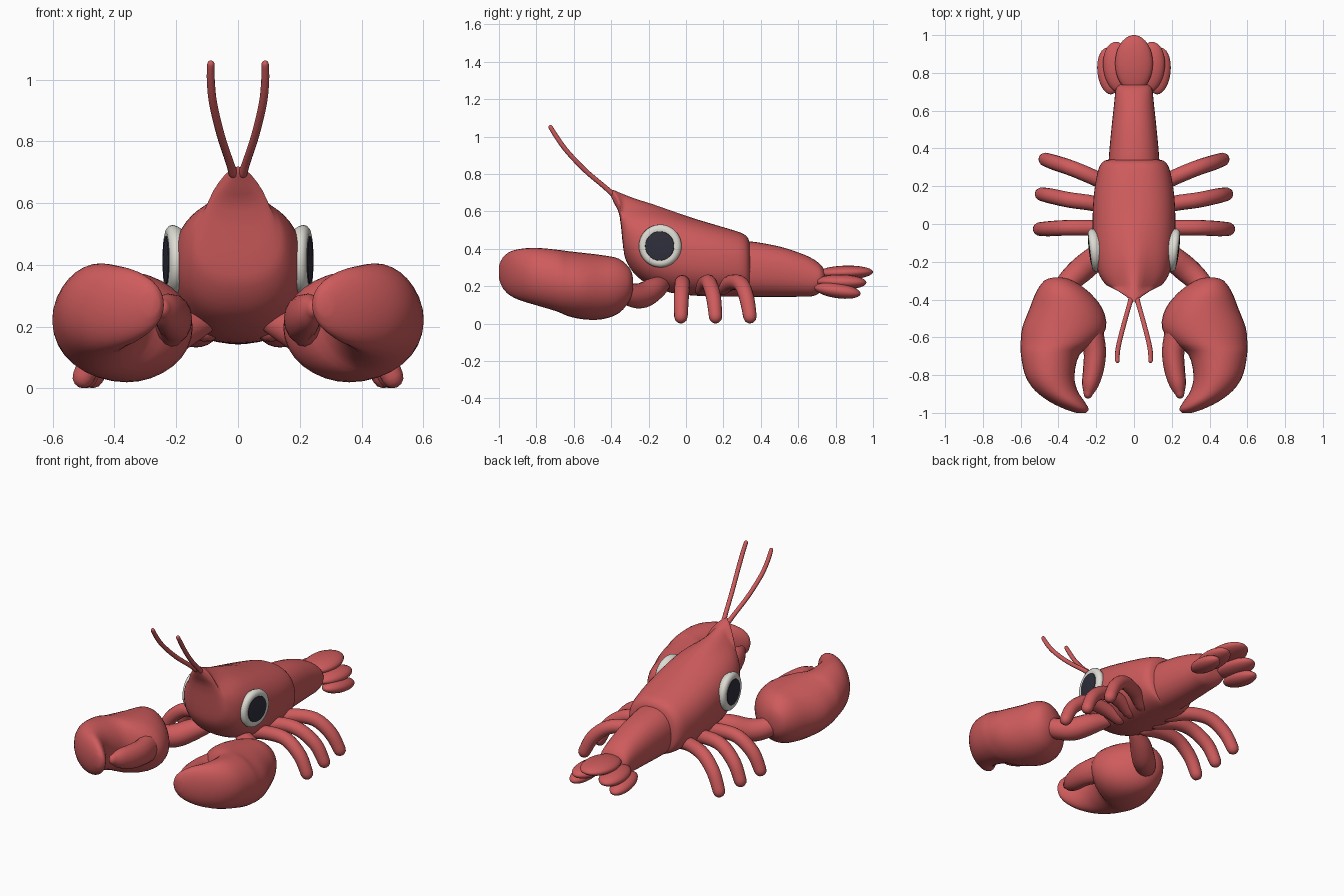
import bpy, bmesh, math
from mathutils import Vector, Matrix


def material(name, rgb):
    m = bpy.data.materials.new(name)
    m.diffuse_color = (*rgb, 1)
    return m


RED = material("lobster red", (0.62, 0.105, 0.108))
WHITE = material("eye white", (0.72, 0.71, 0.65))
DARK = material("pupil dark", (0.028, 0.028, 0.045))


def smooth_rows(rows, steps):
    """Catmull-Rom interpolation through rows of numbers."""
    out = []
    for i in range(len(rows) - 1):
        a, b = rows[max(i - 1, 0)], rows[i]
        c, d = rows[i + 1], rows[min(i + 2, len(rows) - 1)]
        for s in range(steps):
            t = s / steps
            out.append([0.5 * (2 * q + (r - p) * t + (2 * p - 5 * q + 4 * r - u) * t * t
                               + (3 * q - p - 3 * r + u) * t ** 3)
                        for p, q, r, u in zip(a, b, c, d)])
    out.append(list(rows[-1]))
    return out


def skin(name, rings, mat, mirror=False, matrix=None):
    """Join closed rings of points into one capped smooth mesh."""
    bm = bmesh.new()
    loops = [[bm.verts.new(p) for p in ring] for ring in rings]
    n = len(loops[0])
    for a, b in zip(loops, loops[1:]):
        for i in range(n):
            j = (i + 1) % n
            bm.faces.new((a[i], a[j], b[j], b[i]))
    bm.faces.new(loops[0])
    bm.faces.new(loops[-1])
    if matrix:
        bm.transform(matrix)
    bmesh.ops.recalc_face_normals(bm, faces=bm.faces)
    me = bpy.data.meshes.new(name)
    bm.to_mesh(me)
    bm.free()
    me.polygons.foreach_set("use_smooth", [True] * len(me.polygons))
    me.set_sharp_from_angle(angle=math.radians(50))
    me.materials.append(mat)
    ob = bpy.data.objects.new(name, me)
    bpy.context.collection.objects.link(ob)
    if mirror:
        ob.modifiers.new("Mirror", 'MIRROR').use_bisect_axis[0] = False
    return ob


def sgn_pow(v, e):
    return math.copysign(abs(v) ** e, v)


def loft(name, rows, mirror=False, power=2.0, n=32, steps=3):
    """Rows along y: y, centre x, half width, bottom z, top z, ridge height."""
    rings = []
    for y, cx, w, zb, zt, ridge in smooth_rows(rows, steps):
        ring = []
        for i in range(n):
            a = 2 * math.pi * i / n
            x = w * sgn_pow(math.sin(a), 2 / power)
            z = (zb + zt) / 2 + (zt - zb) / 2 * sgn_pow(math.cos(a), 2 / power)
            if math.cos(a) > 0:
                z += ridge * math.exp(-(x / 0.065) ** 2)
            ring.append((cx + x, y, z))
        rings.append(ring)
    return skin(name, rings, RED, mirror)


def tube(name, rows, flat=1.0, n=16, steps=4):
    """Mirrored tube along x, y, z, radius rows, with rounded ends."""
    pts = smooth_rows(rows, steps)
    P = [Vector(p[:3]) for p in pts]
    R = [p[3] for p in pts]
    T = [(P[min(i + 1, len(P) - 1)] - P[max(i - 1, 0)]).normalized() for i in range(len(P))]
    stations = [(P[0] - T[0] * R[0] * math.cos(a), T[0], R[0] * math.sin(a)) for a in (0.1, 0.5, 1.0)]
    stations += list(zip(P, T, R))
    stations += [(P[-1] + T[-1] * R[-1] * math.cos(a), T[-1], R[-1] * math.sin(a)) for a in (1.0, 0.5, 0.1)]
    rings, u = [], Vector((0, 0, 1)) if abs(T[0].z) < 0.8 else Vector((0, 1, 0))
    for c, t, r in stations:
        u = (u - t * u.dot(t)).normalized()
        v = t.cross(u)
        rings.append([c + (u * math.cos(k) * flat + v * math.sin(k)) * r
                      for k in (2 * math.pi * i / n for i in range(n))])
    return skin(name, rings, RED, True)


# Carapace with pointed snout
loft("carapace", [
    (-0.41, 0, 0.012, 0.70, 0.715, 0.003),
    (-0.385, 0, 0.04, 0.645, 0.695, 0.018),
    (-0.355, 0, 0.085, 0.575, 0.65, 0.05),
    (-0.335, 0, 0.125, 0.40, 0.62, 0.072),
    (-0.315, 0, 0.155, 0.325, 0.612, 0.072),
    (-0.26, 0, 0.188, 0.25, 0.612, 0.052),
    (-0.18, 0, 0.207, 0.20, 0.607, 0.032),
    (-0.08, 0, 0.217, 0.165, 0.588, 0.016),
    (0.04, 0, 0.219, 0.15, 0.557, 0.006),
    (0.16, 0, 0.212, 0.145, 0.525, 0.002),
    (0.26, 0, 0.196, 0.145, 0.497, 0),
    (0.31, 0, 0.18, 0.147, 0.478, 0),
    (0.335, 0, 0.155, 0.155, 0.45, 0),
    (0.345, 0, 0.11, 0.19, 0.40, 0)], power=2.35, n=48)

# Tail
loft("tail", [
    (0.22, 0, 0.135, 0.15, 0.44, 0),
    (0.34, 0, 0.134, 0.143, 0.44, 0),
    (0.50, 0, 0.12, 0.143, 0.412, 0),
    (0.62, 0, 0.107, 0.144, 0.373, 0),
    (0.68, 0, 0.101, 0.147, 0.345, 0),
    (0.72, 0, 0.094, 0.17, 0.315, 0),
    (0.74, 0, 0.07, 0.20, 0.285, 0)], power=2.3)


# Tail fan lobes
def lobe(name, loc, radii, pitch, yaw, mirror):
    rings = []
    for k in range(17):
        a = math.pi * (0.03 + 0.94 * k / 16)
        rings.append([(math.sin(a) * math.cos(t), -math.cos(a), math.sin(a) * math.sin(t))
                      for t in (2 * math.pi * i / 20 for i in range(20))])
    mat = (Matrix.Translation(loc) @ Matrix.Rotation(yaw, 4, 'Z') @ Matrix.Rotation(pitch, 4, 'X')
           @ Matrix.Diagonal((*radii, 1)))
    skin(name, rings, RED, mirror, mat)


lobe("tail_fan_centre", (0, 0.85, 0.272), (0.1, 0.15, 0.038), 0.03, 0, False)
lobe("tail_fan_middle", (0.085, 0.83, 0.222), (0.078, 0.135, 0.04), -0.02, -0.12, True)
lobe("tail_fan_outer", (0.132, 0.81, 0.176), (0.062, 0.125, 0.04), -0.14, -0.1, True)

# Walking legs
tube("front_leg", [(0.10, -0.02, 0.19, 0.04), (0.22, -0.02, 0.215, 0.041), (0.35, -0.02, 0.21, 0.041),
                   (0.45, -0.025, 0.135, 0.04), (0.50, -0.027, 0.037, 0.036)])
tube("middle_leg", [(0.10, 0.08, 0.19, 0.04), (0.22, 0.11, 0.22, 0.041), (0.34, 0.127, 0.21, 0.041),
                    (0.44, 0.148, 0.135, 0.04), (0.49, 0.158, 0.037, 0.036)])
tube("rear_leg", [(0.10, 0.19, 0.19, 0.04), (0.21, 0.245, 0.22, 0.041), (0.33, 0.295, 0.21, 0.041),
                  (0.42, 0.325, 0.135, 0.04), (0.47, 0.342, 0.037, 0.036)])

# Claw arms
tube("claw_arm", [(0.11, -0.12, 0.215, 0.04), (0.19, -0.17, 0.185, 0.062), (0.27, -0.235, 0.15, 0.068),
                  (0.34, -0.30, 0.155, 0.062), (0.39, -0.37, 0.19, 0.055)])

# Claw palm tapering into the big finger
loft("claw", [
    (-0.283, 0.405, 0.02, 0.19, 0.24, 0),
    (-0.30, 0.40, 0.075, 0.125, 0.295, 0),
    (-0.36, 0.378, 0.14, 0.055, 0.347, 0),
    (-0.45, 0.36, 0.194, 0.023, 0.366, 0),
    (-0.55, 0.37, 0.222, 0.023, 0.378, 0),
    (-0.63, 0.402, 0.198, 0.04, 0.387, 0),
    (-0.69, 0.443, 0.156, 0.065, 0.395, 0),
    (-0.80, 0.446, 0.131, 0.098, 0.405, 0),
    (-0.88, 0.413, 0.113, 0.122, 0.40, 0),
    (-0.94, 0.355, 0.093, 0.15, 0.385, 0),
    (-0.98, 0.303, 0.063, 0.19, 0.352, 0),
    (-1.0, 0.28, 0.025, 0.24, 0.31, 0)], mirror=True)

# Small pincer finger
tube("pincer_thumb", [(0.235, -0.56, 0.215, 0.07), (0.208, -0.67, 0.225, 0.06), (0.215, -0.77, 0.235, 0.055),
                      (0.232, -0.85, 0.25, 0.044), (0.243, -0.90, 0.26, 0.024)], flat=1.3)

# Antennae
tube("antenna", [(0.015, -0.395, 0.695, 0.015), (0.028, -0.44, 0.735, 0.013), (0.056, -0.54, 0.82, 0.013),
                 (0.08, -0.635, 0.92, 0.013), (0.088, -0.69, 0.995, 0.013), (0.088, -0.724, 1.05, 0.012)], n=10)


# Eyes: rounded white rim and a domed pupil, turned on the x axis
def eye_part(name, profile, mat):
    rings = [[(d, r * math.cos(t), r * math.sin(t)) for t in (2 * math.pi * i / 36 for i in range(36))]
             for d, r in profile]
    place = Matrix.Translation((0.21, -0.138, 0.415)) @ Matrix.Rotation(-0.12, 4, 'Z')
    skin(name, rings, mat, True, place)


eye_part("eye_rim", [(-0.04, 0.09), (-0.018, 0.108), (0.0, 0.115), (0.012, 0.112), (0.021, 0.102),
                     (0.024, 0.09), (0.022, 0.078), (0.02, 0.05)], WHITE)
eye_part("pupil", [(0.02, 0.079), (0.025, 0.077), (0.028, 0.05), (0.029, 0.01)], DARK)
